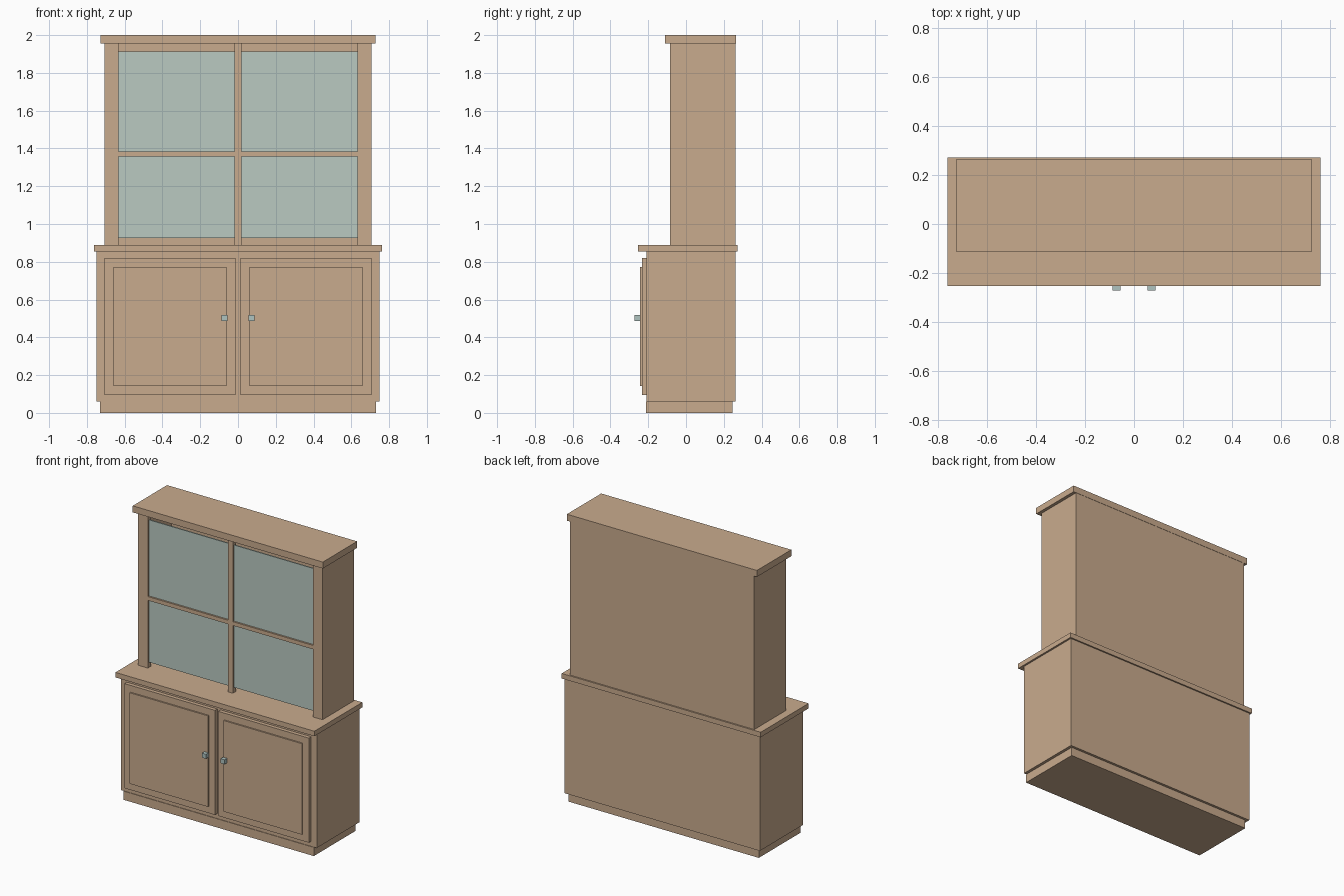
import bpy

if "Cube" in bpy.data.objects:
    bpy.data.objects.remove(bpy.data.objects["Cube"])


def material(name, rgb):
    m = bpy.data.materials.new(name)
    m.diffuse_color = (*rgb, 1.0)
    m.use_nodes = True
    m.node_tree.nodes["Principled BSDF"].inputs["Base Color"].default_value = m.diffuse_color
    return m


WOOD = material("warm wood", (0.584, 0.407, 0.270))
GLASS = material("pale green glass", (0.491, 0.590, 0.535))
METAL = material("grey metal", (0.43, 0.55, 0.53))


def box(name, x, y, z, mat=WOOD):
    """Box from (min, max) pairs on each axis."""
    bpy.ops.mesh.primitive_cube_add(
        size=1, location=[(a + b) / 2 for a, b in (x, y, z)])
    ob = bpy.context.object
    ob.name = name
    ob.scale = [b - a for a, b in (x, y, z)]
    bpy.ops.object.transform_apply(location=False, rotation=False, scale=True)
    ob.data.materials.append(mat)
    return ob


def pair(name, x, y, z, mat=WOOD):
    """The same box on the right and mirrored on the left."""
    box("right_" + name, x, y, z, mat)
    box("left_" + name, (-x[1], -x[0]), y, z, mat)


# lower cupboard
box("plinth", (-0.73, 0.73), (-0.212, 0.245), (0, 0.06))
box("base_cabinet", (-0.75, 0.75), (-0.208, 0.262), (0.06, 0.855))
box("countertop", (-0.763, 0.763), (-0.253, 0.272), (0.855, 0.89))

# doors with raised panels and knobs
pair("door", (0.013, 0.707), (-0.234, -0.208), (0.095, 0.82))
pair("door_panel", (0.06, 0.66), (-0.244, -0.234), (0.142, 0.773))
pair("knob", (0.056, 0.087), (-0.272, -0.244), (0.487, 0.518), METAL)

# hollow upper cabinet
UP = (0.89, 1.955)
pair("side_panel", (0.68, 0.707), (-0.05, 0.262), UP)
box("back_panel", (-0.68, 0.68), (0.24, 0.262), UP)
pair("front_stile", (0.633, 0.707), (-0.084, -0.05), UP)
box("centre_post", (-0.019, 0.019), (-0.084, -0.05), UP)

# glass panes leave a gap above and below, with a bar across them
pair("glass_pane", (0.019, 0.633), (-0.07, -0.062), (0.925, 1.912), GLASS)
box("cross_bar", (-0.633, 0.633), (-0.082, -0.05), (1.358, 1.385))

# top board
box("crown", (-0.729, 0.729), (-0.112, 0.264), (1.955, 2.0))
